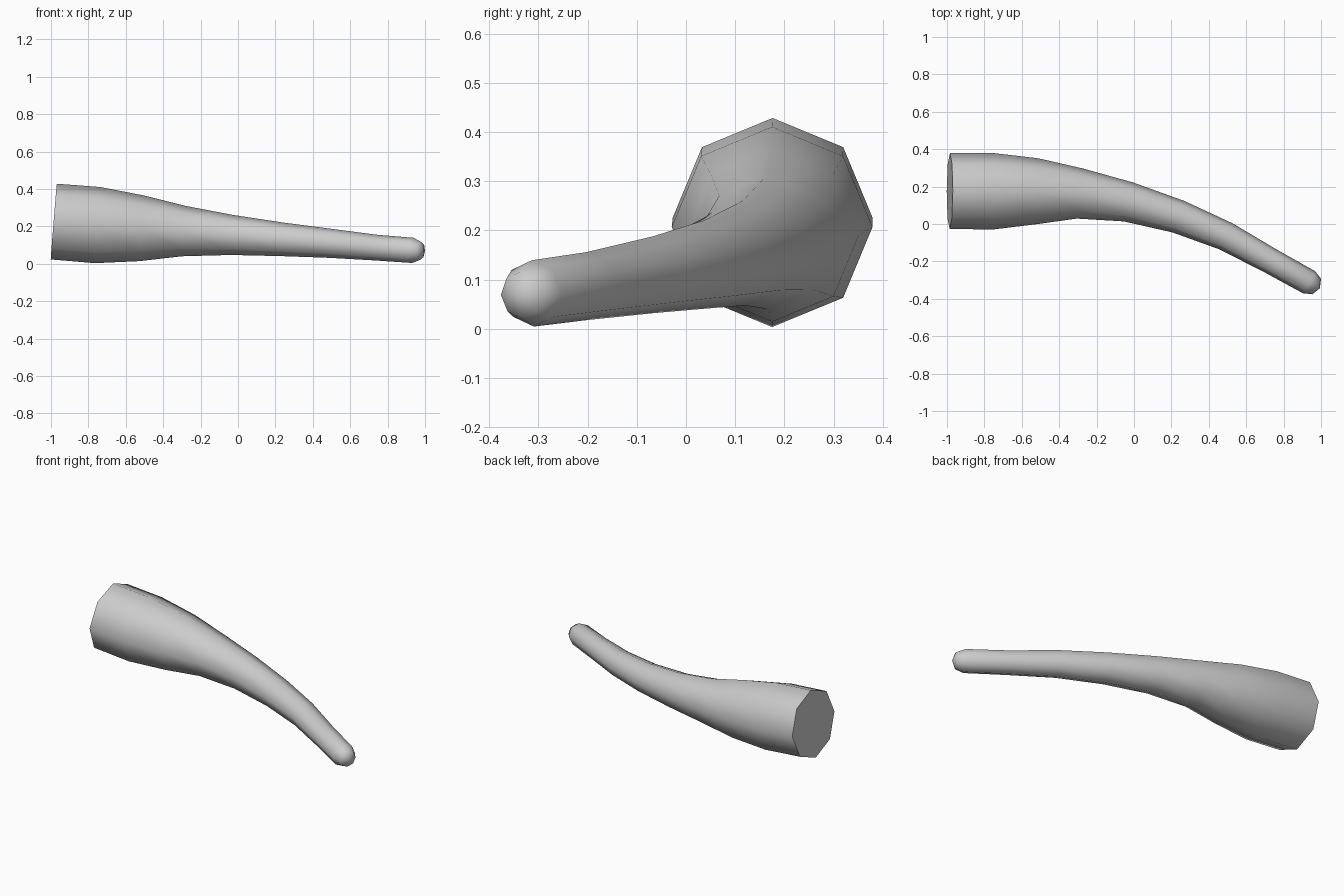
import bpy, bmesh, math
from mathutils import Vector

cube = bpy.data.objects.get("Cube")
if cube:
    bpy.data.objects.remove(cube, do_unlink=True)

SIDES = 8

# Plain grey surface
grey = bpy.data.materials.new("plain_grey")
grey.use_nodes = True
colour = (0.6, 0.6, 0.6, 1)
grey.diffuse_color = colour
grey.node_tree.nodes["Principled BSDF"].inputs["Base Color"].default_value = colour

# Centre line of the horn with the radius at each station: x, y, z, radius
stations = [
    (-0.985, 0.176, 0.226, 0.203),
    (-0.75, 0.175, 0.207, 0.204),
    (-0.515, 0.175, 0.19, 0.176),
    (-0.29, 0.163, 0.175, 0.135),
    (-0.03, 0.118, 0.154, 0.107),
    (0.235, 0.04, 0.131, 0.09),
    (0.49, -0.065, 0.11, 0.078),
    (0.735, -0.2, 0.087, 0.069),
    (0.935, -0.311, 0.072, 0.0675),
]
points = [Vector(s[:3]) for s in stations]
radii = [s[3] for s in stations]

bm = bmesh.new()


def add_ring(centre, tangent, radius):
    side = Vector((0, 0, 1)).cross(tangent).normalized()
    up = tangent.cross(side)
    angles = [math.tau * i / SIDES for i in range(SIDES)]
    return [bm.verts.new(centre + radius * (side * math.cos(a) + up * math.sin(a)))
            for a in angles]


# Rings perpendicular to the centre line
rings = []
last = len(points) - 1
for i, (p, r) in enumerate(zip(points, radii)):
    tangent = (points[min(i + 1, last)] - points[max(i - 1, 0)]).normalized()
    rings.append(add_ring(p, tangent, r))

# Rounded tip: one shoulder ring and a pole
r = radii[-1]
half = r * math.sqrt(0.5)
rings.append(add_ring(points[-1] + tangent * half, tangent, half))
pole = bm.verts.new(points[-1] + tangent * r)

# Skin, tip fan and flat base cap
for a, b in zip(rings, rings[1:]):
    for i in range(SIDES):
        j = (i + 1) % SIDES
        bm.faces.new((a[i], a[j], b[j], b[i]))
for i in range(SIDES):
    bm.faces.new((rings[-1][i], rings[-1][(i + 1) % SIDES], pole))
bm.faces.new(list(reversed(rings[0])))
bmesh.ops.recalc_face_normals(bm, faces=bm.faces)

mesh = bpy.data.meshes.new("curved_horn")
bm.to_mesh(mesh)
bm.free()
mesh.materials.append(grey)
horn = bpy.data.objects.new("curved_horn", mesh)
bpy.context.collection.objects.link(horn)

# Smooth sides, crisp base rim
bpy.ops.object.select_all(action="DESELECT")
horn.select_set(True)
bpy.context.view_layer.objects.active = horn
bpy.ops.object.shade_smooth_by_angle(angle=math.radians(60))
